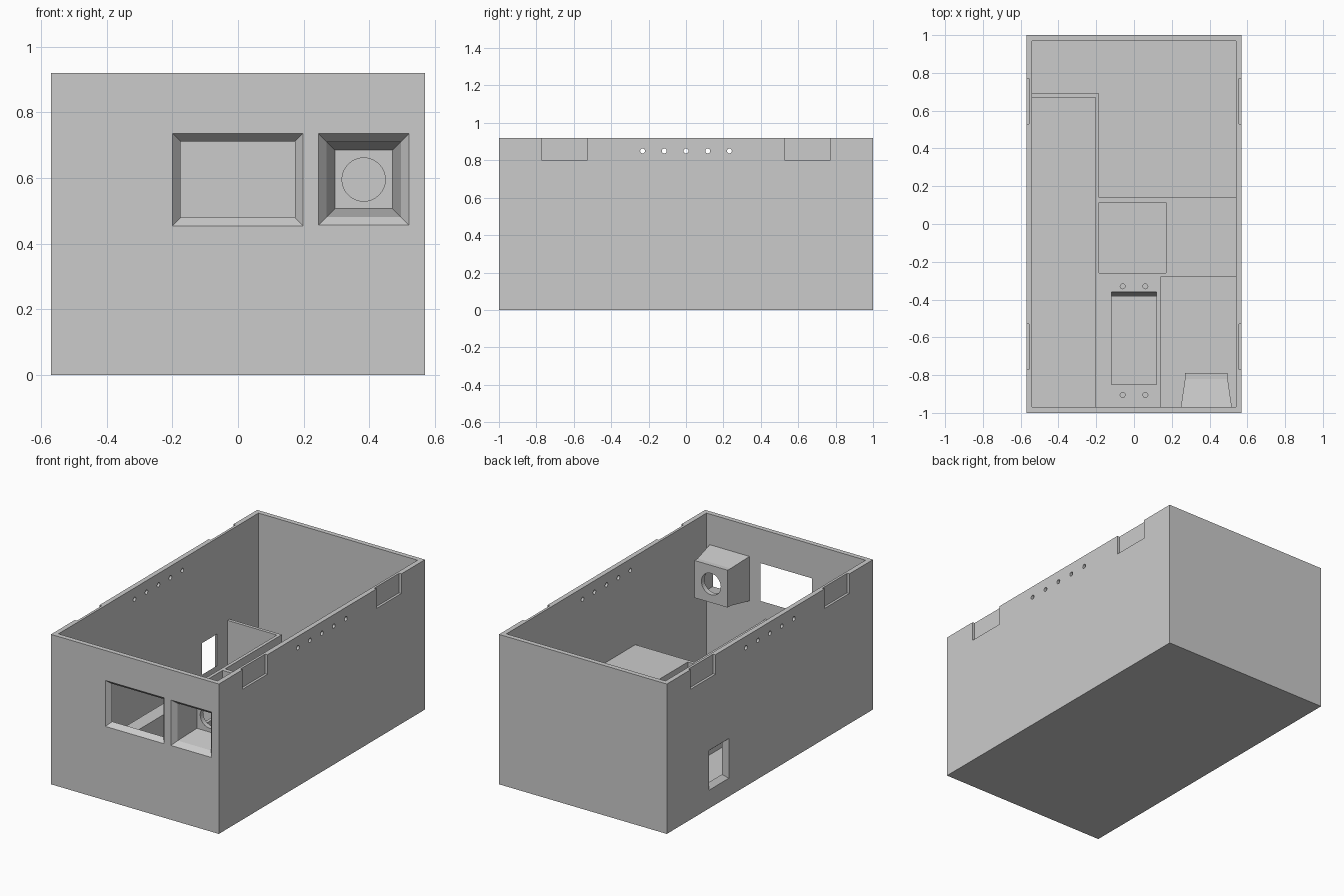
import bpy, bmesh, math

cube = bpy.data.objects.get("Cube")
if cube:
    bpy.data.objects.remove(cube, do_unlink=True)

grey = bpy.data.materials.new("plain grey")
grey.use_nodes = True
tone = (0.6, 0.6, 0.6, 1)
grey.diffuse_color = tone
grey.node_tree.nodes["Principled BSDF"].inputs["Base Color"].default_value = tone


def place(axis, p, u, v):
    return [(p, u, v), (u, p, v), (u, v, p)][axis]


def loft(name, axis, sections):
    """Closed solid through (position, outline) sections along an axis."""
    bm = bmesh.new()
    rings = [[bm.verts.new(place(axis, p, u, v)) for u, v in pts] for p, pts in sections]
    n = len(rings[0])
    for a, b in zip(rings, rings[1:]):
        for i in range(n):
            j = (i + 1) % n
            bm.faces.new((a[i], a[j], b[j], b[i]))
    bm.faces.new(rings[0])
    bm.faces.new(rings[-1])
    bmesh.ops.recalc_face_normals(bm, faces=bm.faces[:])
    mesh = bpy.data.meshes.new(name)
    bm.to_mesh(mesh)
    bm.free()
    mesh.materials.append(grey)
    ob = bpy.data.objects.new(name, mesh)
    bpy.context.collection.objects.link(ob)
    return ob


def rect(u0, u1, v0, v1, grow=0.0):
    return [(u0 - grow, v0 - grow), (u1 + grow, v0 - grow),
            (u1 + grow, v1 + grow), (u0 - grow, v1 + grow)]


def circle(u, v, r, n=32):
    return [(u + r * math.cos(2 * math.pi * i / n), v + r * math.sin(2 * math.pi * i / n))
            for i in range(n)]


def box(x0, x1, y0, y1, z0, z1, name="cutter"):
    return loft(name, 2, [(z0, rect(x0, x1, y0, y1)), (z1, rect(x0, x1, y0, y1))])


def rod(axis, p0, p1, u, v, r):
    return loft("cutter", axis, [(p0, circle(u, v, r)), (p1, circle(u, v, r))])


def carve(ob, cutters):
    """Subtract the cutters, bake the result and remove the cutters."""
    for c in cutters:
        c.hide_render = True
        m = ob.modifiers.new("cut", "BOOLEAN")
        m.operation, m.solver, m.object = "DIFFERENCE", "EXACT", c
    bpy.context.view_layer.update()
    evaluated = ob.evaluated_get(bpy.context.evaluated_depsgraph_get())
    mesh = bpy.data.meshes.new_from_object(evaluated)
    ob.modifiers.clear()
    ob.data = mesh
    for c in cutters:
        bpy.data.objects.remove(c, do_unlink=True)


X, Y, H, WALL = 0.57, 1.0, 0.92, 0.03
FLARE, OVER = 0.025, 0.01
slope = FLARE / WALL * OVER


def flared(axis, face, inward, opening):
    """Opening through a wall that widens towards the outside."""
    return loft("cutter", axis, [
        (face - inward * OVER, rect(*opening, FLARE + slope)),
        (face + inward * (WALL + OVER), rect(*opening, -slope))])


# Open case with flared windows, vent holes and clip recesses
case = box(-X, X, -Y, Y, 0, H, "case")
cavity = box(-X + WALL, X - WALL, -Y + WALL, Y - WALL, WALL, H + 0.1)
screen = flared(1, -Y, 1, (-0.175, 0.173, 0.479, 0.711))
eyepiece = (0.27, 0.496, 0.481, 0.71)
port = flared(0, -X, 1, (0.423, 0.567, 0.137, 0.331))
cuts = [cavity, screen, flared(1, -Y, 1, eyepiece), port]
for i in range(-2, 3):
    cuts.append(rod(0, -1, 1, i * 0.116, 0.85, 0.013))
for sx in (-1, 1):
    for sy in (-1, 1):
        xs = sorted((sx * (X - 0.015), sx * (X + 0.1)))
        ys = sorted((sy * 0.53, sy * 0.77))
        cuts.append(box(*xs, *ys, 0.8, H + 0.1))
carve(case, cuts)

# Inner mounting block with the long side compartment wall
TOP = 0.376
plan = [(-0.55, 0.69), (-0.185, 0.69), (-0.185, 0.14), (0.55, 0.14), (0.55, -0.28),
        (0.14, -0.28), (0.14, -0.98), (-0.205, -0.98), (-0.205, 0.67), (-0.55, 0.67)]
block = loft("mounting_block", 2, [(0.02, plan), (TOP, plan)])
pocket = box(-0.185, 0.17, -0.26, 0.115, WALL, TOP + 0.1)
slot = loft("cutter", 2, [
    (WALL, rect(-0.12, 0.12, -0.85, -0.385)),
    (TOP, rect(-0.12, 0.12, -0.85, -0.36)),
    (TOP + 0.1, rect(-0.12, 0.12, -0.85, -0.36))])
screws = [rod(2, 0.2, TOP + 0.1, x, y, 0.013) for x in (-0.06, 0.06) for y in (-0.33, -0.905)]
carve(block, [pocket, slot] + screws)

# Tapered sensor housing behind the square front opening
back = rect(*eyepiece)
housing = loft("sensor_housing", 1, [
    (-0.97, rect(*eyepiece, 0.022)), (-0.82, back), (-0.79, back)])
taper = FLARE / 0.15 * OVER
hollow = loft("cutter", 1, [
    (-0.97 - OVER, rect(*eyepiece, taper)), (-0.82, rect(*eyepiece, -FLARE))])
carve(housing, [hollow, rod(1, -0.85, -0.7, 0.383, 0.595, 0.066)])
